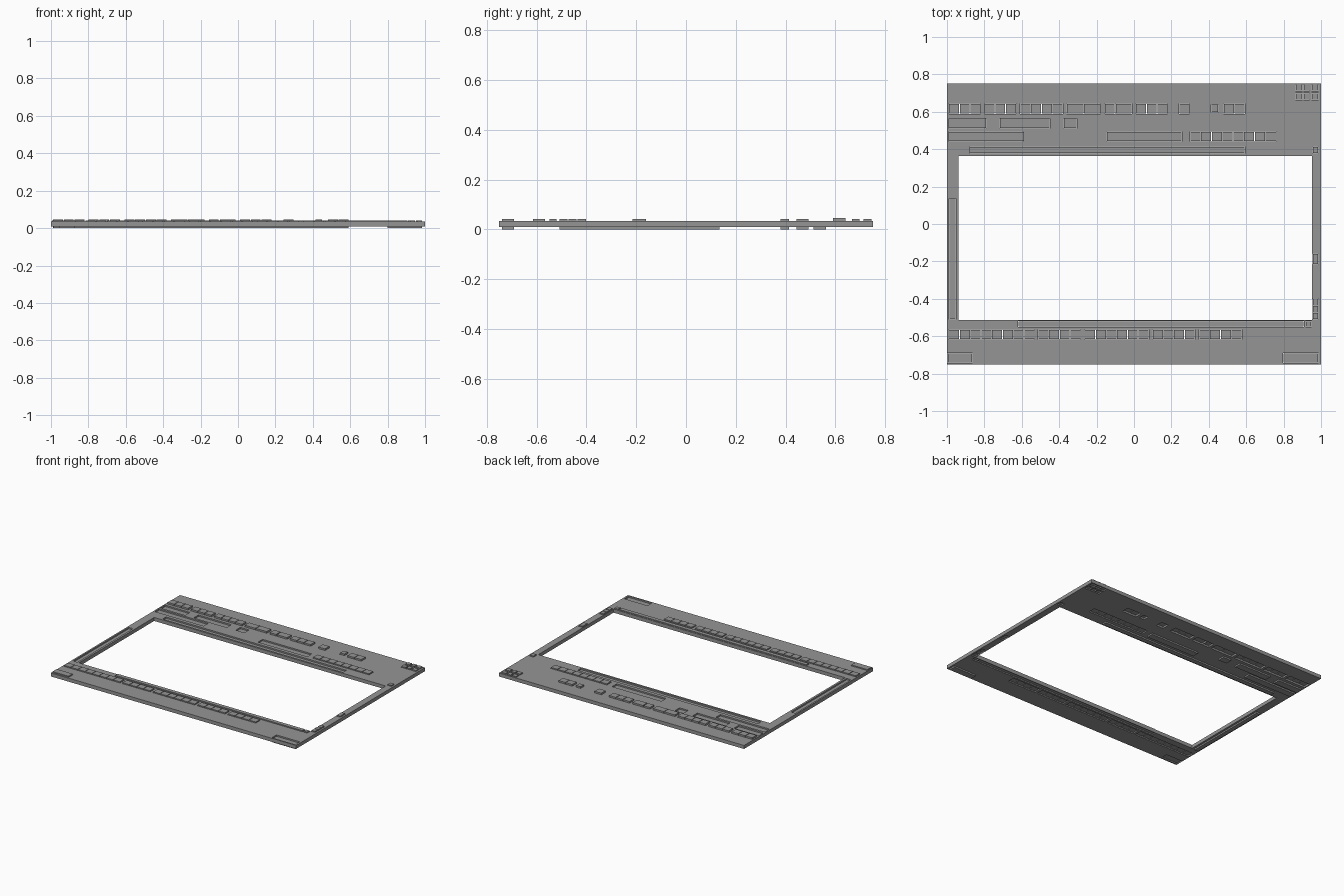
import bpy, bmesh

if "Cube" in bpy.data.objects:
    bpy.data.objects.remove(bpy.data.objects["Cube"])

Z0, Z1 = 0.009, 0.035          # plate underside and top
RAISE, TALL, SINK = 0.007, 0.011, -0.009
GAP = 0.002                    # half width of the slot between pads

grey = bpy.data.materials.new("dark_grey")
grey.diffuse_color = (0.3, 0.3, 0.3, 1)
grey.use_nodes = True
grey.node_tree.nodes["Principled BSDF"].inputs["Base Color"].default_value = grey.diffuse_color
cutter_bm = bmesh.new()


def make_object(name, bm):
    bmesh.ops.recalc_face_normals(bm, faces=bm.faces)
    me = bpy.data.meshes.new(name)
    bm.to_mesh(me)
    bm.free()
    me.materials.append(grey)
    ob = bpy.data.objects.new(name, me)
    bpy.context.collection.objects.link(ob)
    return ob


def add_box(bm, x0, x1, y0, y1, z0, z1):
    v = [bm.verts.new((x, y, z)) for z in (z0, z1)
         for x, y in ((x0, y0), (x1, y0), (x1, y1), (x0, y1))]
    bm.faces.new(v[3::-1])
    bm.faces.new(v[4:])
    for i in range(4):
        j = (i + 1) % 4
        bm.faces.new((v[i], v[j], v[j + 4], v[i + 4]))


def pads(name, y0, y1, spans, shift=RAISE, rows=1):
    """Loose pads in a slot of the plate; each span is (x start, x end, pads)."""
    bm = bmesh.new()
    for x0, x1, n in spans:
        add_box(cutter_bm, x0, x1, y0, y1, -0.1, 0.1)
        w, d = (x1 - x0) / n, (y1 - y0) / rows
        for i in range(n):
            for k in range(rows):
                add_box(bm, x0 + i * w + GAP, x0 + (i + 1) * w - GAP,
                        y0 + k * d + GAP, y0 + (k + 1) * d - GAP,
                        Z0 + shift, Z1 + shift)
    return make_object(name, bm)


# Raised pads
pads("rear_key_row", 0.589, 0.643,
     [(-0.99, -0.82, 3), (-0.80, -0.63, 3), (-0.61, -0.38, 4), (-0.36, -0.178, 2),
      (-0.156, -0.101, 1), (-0.099, -0.012, 1), (0.01, 0.18, 3), (0.24, 0.298, 1),
      (0.478, 0.593, 2)], TALL)
pads("rear_small_key", 0.597, 0.64, [(0.412, 0.451, 1)], TALL)
pads("inner_key_row", 0.442, 0.495, [(0.299, 0.76, 8)])
corner = [(0.864, 0.901, 1), (0.907, 0.939, 1), (0.949, 0.987, 1)]
pads("corner_keys_back", 0.712, 0.747, corner)
pads("corner_keys_front", 0.664, 0.70, corner)
pads("front_key_row", -0.617, -0.565,
     [(-0.99, -0.531, 8), (-0.512, -0.285, 4), (-0.263, 0.079, 6),
      (0.10, 0.326, 4), (0.347, 0.577, 4)])
pads("front_strip", -0.55, -0.518, [(-0.62, 0.909, 1), (0.917, 0.949, 1)])
pads("front_left_pad", -0.742, -0.69, [(-0.997, -0.863, 1)])
pads("right_pad_rear", 0.377, 0.415, [(0.954, 0.987, 1)])
pads("right_pad_middle", -0.217, -0.158, [(0.954, 0.987, 1)])
pads("right_pads_front", -0.511, -0.40, [(0.954, 0.987, 1)], rows=3)

# Sunken pads
pads("sunken_rear_pads", 0.511, 0.565,
     [(-0.99, -0.788, 1), (-0.718, -0.45, 1), (-0.376, -0.306, 1)], SINK)
pads("sunken_inner_pads", 0.442, 0.495,
     [(-0.99, -0.59, 1), (-0.146, 0.256, 1)], SINK)
pads("sunken_window_strip", 0.377, 0.415, [(-0.878, 0.593, 1)], SINK)
pads("sunken_left_strip", -0.511, 0.137, [(-0.988, -0.953, 1)], SINK)
pads("sunken_front_right_pad", -0.742, -0.69, [(0.797, 0.987, 1)], SINK)

# Plate, with the window and every pad slot cut through it
add_box(cutter_bm, -0.938, 0.951, -0.514, 0.363, -0.1, 0.1)
cutter = make_object("slot_cutter", cutter_bm)
cutter.hide_render = True
bm = bmesh.new()
add_box(bm, -1, 1, -0.752, 0.752, Z0, Z1)
plate = make_object("frame_plate", bm)
cut = plate.modifiers.new("slots", 'BOOLEAN')
cut.operation = 'DIFFERENCE'
cut.solver = 'EXACT'
cut.object = cutter
bpy.context.view_layer.objects.active = plate
bpy.ops.object.modifier_apply(modifier=cut.name)
bpy.data.objects.remove(cutter)
